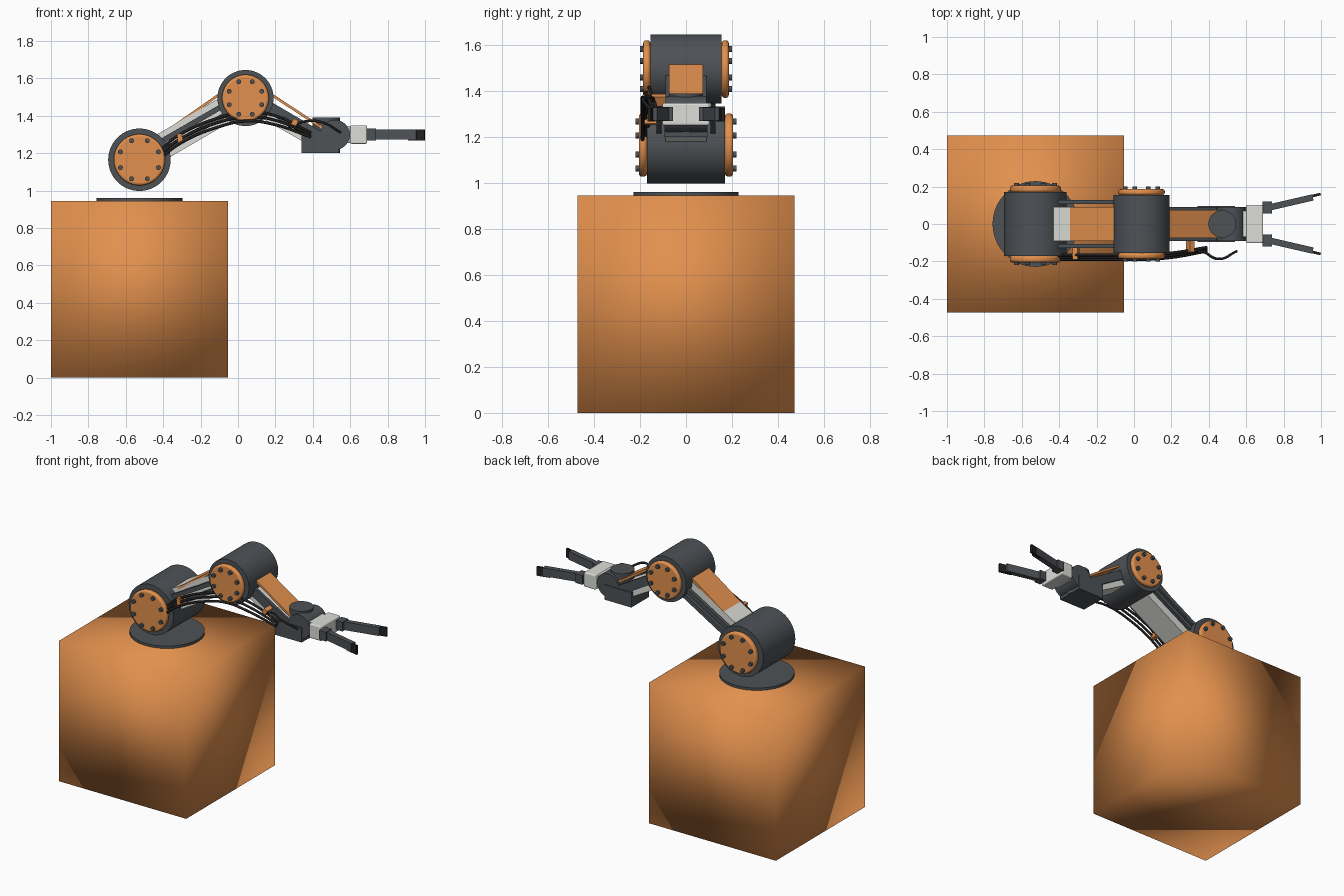
import bpy, math
from mathutils import Vector, Matrix

cube = bpy.data.objects.get("Cube")
if cube:
    bpy.data.objects.remove(cube, do_unlink=True)


def material(name, rgb):
    m = bpy.data.materials.new(name)
    m.use_nodes = True
    color = (*rgb, 1)
    m.diffuse_color = color
    m.node_tree.nodes["Principled BSDF"].inputs["Base Color"].default_value = color
    return m


ORANGE = material("orange paint", (0.76, 0.28, 0.075))
DARK = material("dark grey metal", (0.075, 0.084, 0.094))
WHITE = material("light grey metal", (0.72, 0.72, 0.69))
BLACK = material("black rubber", (0.017, 0.014, 0.014))


def finish(name, mat, bevel=0, smooth=True):
    ob = bpy.context.object
    ob.name = name
    ob.data.materials.append(mat)
    bpy.ops.object.transform_apply(location=False, rotation=False, scale=True)
    if smooth:
        bpy.ops.object.shade_smooth_by_angle(angle=math.radians(35))
    if bevel:
        mod = ob.modifiers.new("edge", 'BEVEL')
        mod.width = bevel
        mod.segments = 3
        mod.limit_method = 'ANGLE'
    return ob


def box(name, center, size, mat, rot=(0, 0, 0), bevel=0):
    bpy.ops.mesh.primitive_cube_add(size=1, location=center, rotation=rot)
    bpy.context.object.scale = size
    return finish(name, mat, bevel, smooth=False)


def cylinder(name, center, radius, depth, mat, axis='Y', sides=48, bevel=0):
    rot = (math.pi / 2, 0, 0) if axis == 'Y' else (0, 0, 0)
    bpy.ops.mesh.primitive_cylinder_add(vertices=sides, radius=radius, depth=depth,
                                        location=center, rotation=rot)
    return finish(name, mat, bevel)


def beam(name, start, end, y, width, height, mat):
    """Bar between two (x, z) points, lying in the arm's plane."""
    dx, dz = end[0] - start[0], end[1] - start[1]
    center = ((start[0] + end[0]) / 2, y, (start[1] + end[1]) / 2)
    return box(name, center, (math.hypot(dx, dz), width, height), mat,
               (0, -math.atan2(dz, dx), 0))


def cable(name, points, radius, mat):
    curve = bpy.data.curves.new(name, 'CURVE')
    curve.dimensions = '3D'
    curve.bevel_depth = radius
    curve.bevel_resolution = 2
    curve.resolution_u = 8
    spline = curve.splines.new('BEZIER')
    spline.bezier_points.add(len(points) - 1)
    for bp, co in zip(spline.bezier_points, points):
        bp.co = co
        bp.handle_left_type = bp.handle_right_type = 'AUTO'
    curve.materials.append(mat)
    ob = bpy.data.objects.new(name, curve)
    bpy.context.collection.objects.link(ob)


def joint(name, x, z, radius, half, cap_radius, cap_out, bolt_ring):
    """Drum with a rounded cap and a ring of bolts on each side."""
    cylinder(name + "_drum", (x, 0, z), radius, half * 2, DARK, sides=64)
    for side, s in (("left", 1), ("right", -1)):
        cylinder(f"{name}_cap_{side}", (x, s * (half + cap_out) / 2, z), cap_radius,
                 cap_out - half, ORANGE, sides=64, bevel=0.012)
        for k in range(8):
            a = math.radians(22.5 + 45 * k)
            cylinder(f"{name}_bolt_{side}_{k + 1}",
                     (x + bolt_ring * math.cos(a), s * (cap_out + 0.004), z + bolt_ring * math.sin(a)),
                     0.013, 0.022, DARK, sides=12)


# Pedestal with soft shading across its corners, and the turntable
pedestal = box("pedestal", (-0.527, 0, 0.4725), (0.945, 0.945, 0.945), ORANGE)
for p in pedestal.data.polygons:
    p.use_smooth = True
cylinder("turntable", (-0.527, 0, 0.953), 0.229, 0.017, DARK, 'Z', 64)

# Joints
joint("shoulder", -0.527, 1.165, 0.167, 0.17, 0.137, 0.205, 0.11)
joint("elbow", 0.04, 1.495, 0.15, 0.155, 0.125, 0.186, 0.094)

# Upper arm
beam("upper_arm", (-0.5, 1.18), (0.02, 1.484), 0, 0.18, 0.14, WHITE)
beam("upper_arm_plate", (-0.385, 1.315), (-0.07, 1.535), 0, 0.18, 0.014, ORANGE)
for side, s in (("left", 1), ("right", -1)):
    for level, dz in (("upper", 0.03), ("lower", -0.025)):
        beam(f"upper_arm_rail_{level}_{side}", (-0.45, 1.21 + dz), (0, 1.47 + dz),
             s * 0.118, 0.022, 0.028, DARK)

# Forearm
beam("forearm", (0.08, 1.465), (0.44, 1.262), 0, 0.15, 0.09, WHITE)
beam("forearm_plate", (0.15, 1.532), (0.45, 1.335), 0, 0.148, 0.014, ORANGE)
for side, s in (("left", 1), ("right", -1)):
    beam(f"forearm_rail_{side}", (0.1, 1.485), (0.44, 1.285), s * 0.08, 0.02, 0.06, DARK)

# Wrist
box("wrist_base", (0.44, 0, 1.25), (0.2, 0.19, 0.1), DARK)
cylinder("wrist_swivel", (0.472, 0, 1.295), 0.074, 0.19, DARK, 'Z')
cylinder("wrist_hinge", (0.518, 0, 1.298), 0.08, 0.18, DARK)

# Hand and two fingers
box("hand_neck", (0.585, 0, 1.3), (0.06, 0.14, 0.09), WHITE, bevel=0.006)
box("hand_palm", (0.645, 0, 1.299), (0.09, 0.205, 0.098), WHITE, bevel=0.008)
for side, s in (("left", 1), ("right", -1)):
    box(f"finger_bracket_{side}", (0.712, s * 0.088, 1.3), (0.05, 0.062, 0.062), DARK)
    turn = s * math.radians(13)
    box(f"finger_{side}", (0.83, s * 0.113, 1.3), (0.26, 0.034, 0.055), DARK, (0, 0, turn))
    box(f"fingertip_{side}", (0.954, s * 0.15, 1.297), (0.09, 0.014, 0.06), BLACK, (0, 0, turn))

# Cables along the right side, held by two clips
for k in range(3):
    y, d = -0.165 - 0.012 * k, 0.024 * k
    cable(f"arm_cable_{k + 1}",
          [(-0.44, y, 1.2 - d), (-0.31, y, 1.3 - d), (-0.1, y, 1.39 - d), (0.05, y, 1.42 - d),
           (0.2, y + 0.01, 1.4 - d), (0.39, -0.125 - 0.01 * k, 1.31 - d / 2)], 0.008, BLACK)
cable("wrist_cable", [(0.27, -0.145, 1.34), (0.36, -0.145, 1.37), (0.45, -0.187, 1.365),
                      (0.55, -0.145, 1.31)], 0.007, BLACK)
box("upper_arm_clip", (-0.31, -0.155, 1.28), (0.026, 0.07, 0.05), ORANGE, (0, -0.2, 0))
box("forearm_clip", (0.3, -0.12, 1.36), (0.028, 0.06, 0.045), ORANGE, (0, 0.5, 0))
